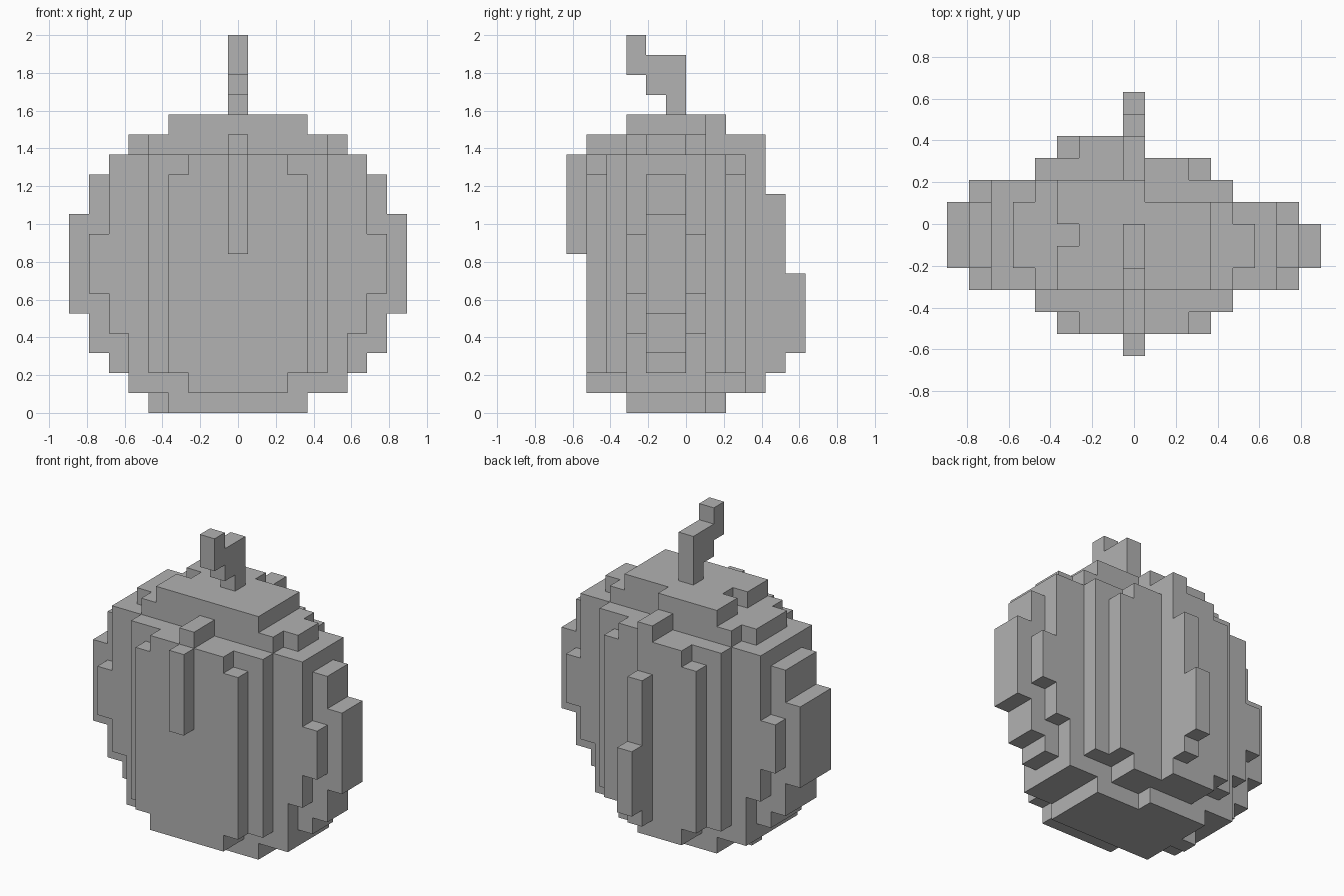
import bpy
import bmesh
from mathutils import Vector

if "Cube" in bpy.data.objects:
    bpy.data.objects.remove(bpy.data.objects["Cube"], do_unlink=True)

CELL = 2 / 19
WIDTH, DEPTH = 17, 12
SEAM = 9  # columns left of this are one cell deeper at the back

grey = bpy.data.materials.new("plain_grey")
grey.use_nodes = True
colour = (0.445, 0.445, 0.445, 1)
grey.diffuse_color = colour
grey.node_tree.nodes["Principled BSDF"].inputs["Base Color"].default_value = colour


def box(x, y, z):
    """Cells of a block, each axis given as (start, end)."""
    return {(i, j, k) for i in range(*x) for j in range(*y) for k in range(*z)}


def slab(front, back, steps):
    """Stepped slab; each step is (bottom, top, inset from both sides)."""
    cells = set()
    for bottom, top, inset in steps:
        cells |= box((inset, min(SEAM, WIDTH - inset)), (front, back + 1), (bottom, top))
        cells |= box((SEAM, WIDTH - inset), (front, back), (bottom, top))
    return cells


def build(name, cells, others=frozenset()):
    """Skin the exposed sides of the cells and merge flat areas."""
    bm = bmesh.new()
    filled = cells | others
    for cell in cells:
        for axis in range(3):
            for side in (-1, 1):
                step = Vector((0, 0, 0))
                step[axis] = side
                if tuple(int(c + s) for c, s in zip(cell, step)) in filled:
                    continue
                u = Vector((0, 0, 0))
                u[(axis + 1) % 3] = 0.5
                v = step.cross(u)
                middle = Vector(cell) + Vector((0.5, 0.5, 0.5)) + step / 2
                middle -= Vector((WIDTH / 2, DEPTH / 2, 0))
                corners = (-u - v, u - v, u + v, v - u)
                bm.faces.new([bm.verts.new((middle + c) * CELL) for c in corners])
    bmesh.ops.remove_doubles(bm, verts=bm.verts, dist=0.001)
    bmesh.ops.dissolve_limit(bm, angle_limit=0.01, verts=bm.verts, edges=bm.edges)
    mesh = bpy.data.meshes.new(name)
    bm.to_mesh(mesh)
    bm.free()
    mesh.materials.append(grey)
    obj = bpy.data.objects.new(name, mesh)
    bpy.context.collection.objects.link(obj)


# Round body: thin outer slabs around a wide core
caps = [(0, 1, 5), (14, 15, 5)]
core = [(1, 2, 3), (2, 3, 2), (3, 5, 1), (5, 10, 0), (10, 12, 1), (12, 13, 2), (13, 14, 3)]
shoulder = [(1, 4, 3), (4, 6, 2), (6, 9, 1), (9, 13, 2), (13, 14, 4)]
cheek = [(1, 2, 6), (2, 13, 4)]
face = [(1, 2, 6), (2, 12, 5), (12, 13, 6)]

body = slab(4, 6, core)
body |= slab(3, 7, shoulder + caps)
body |= slab(2, 8, cheek)
body |= slab(1, 9, face)
body.discard((5, 5, 14))  # nick in the crown
body.add((4, 5, 0))       # nub beside the base

# Central ribs on the front and back
mid = (8, 9)
front_rib = box(mid, (0, 1), (8, 13)) | box(mid, (1, 3), (13, 14))
back_rib = (box(mid, (8, 10), (13, 14)) | box(mid, (10, 11), (2, 11))
            | box(mid, (11, 12), (3, 7)))

# Crooked stem leaning forward
stem = (box(mid, (5, 6), (15, 18)) | box(mid, (4, 5), (16, 18))
        | box(mid, (3, 4), (17, 19)))

parts = {"body": body, "front_rib": front_rib, "back_rib": back_rib, "stem": stem}
everything = set().union(*parts.values())
for name, cells in parts.items():
    build(name, cells, everything)
